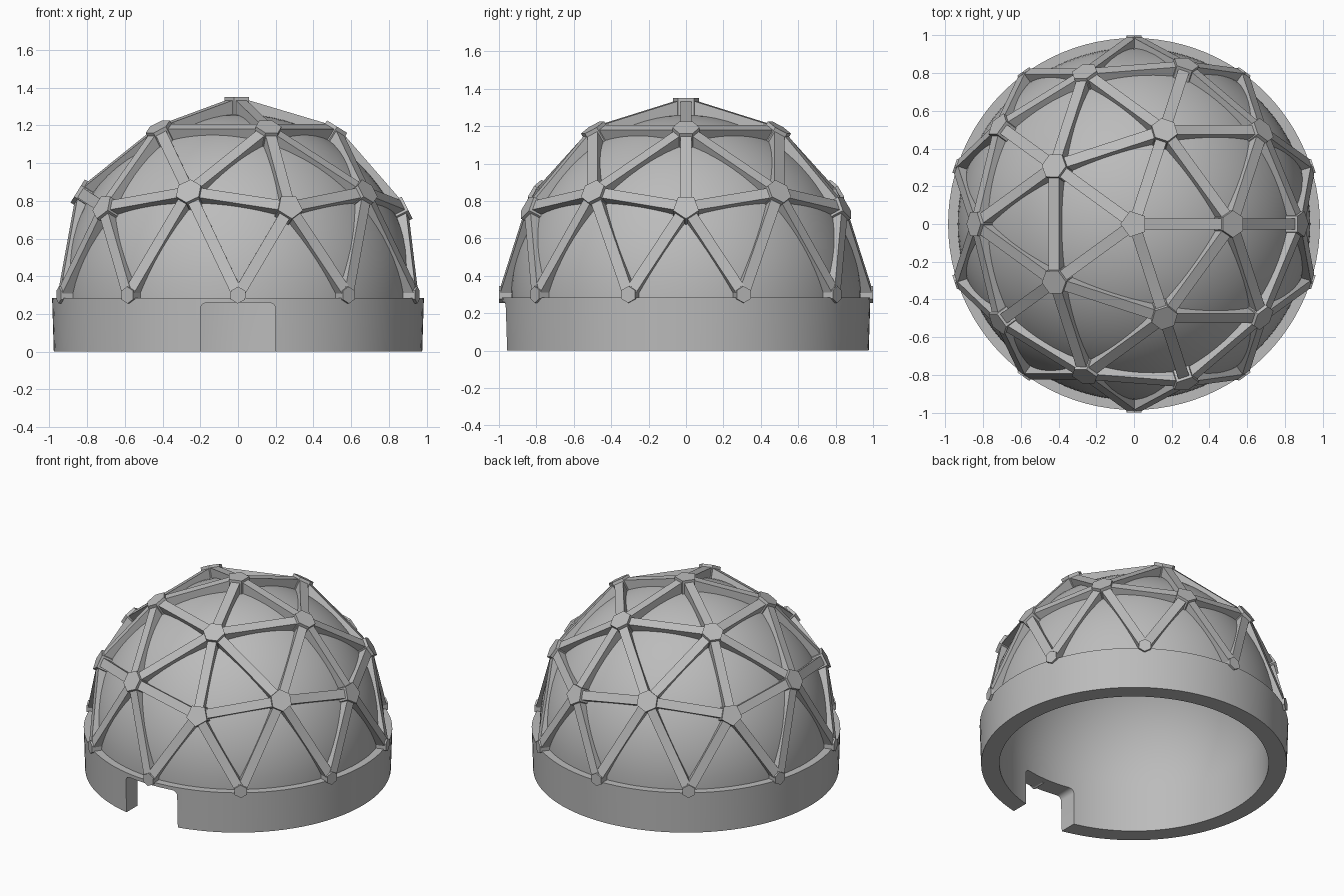
import bpy, bmesh, math
from mathutils import Vector

if "Cube" in bpy.data.objects:
    bpy.data.objects.remove(bpy.data.objects["Cube"])

CZ, RZ = 0.30, 1.05          # height of the dome's equator, vertical radius
grey = bpy.data.materials.new("warm_grey")
grey.diffuse_color = (0.5, 0.5, 0.5, 1)
grey.use_nodes = True
grey.node_tree.nodes["Principled BSDF"].inputs["Base Color"].default_value = grey.diffuse_color


def finish(bm, name):
    bmesh.ops.recalc_face_normals(bm, faces=bm.faces)
    me = bpy.data.meshes.new(name)
    bm.to_mesh(me)
    bm.free()
    me.materials.append(grey)
    ob = bpy.data.objects.new(name, me)
    bpy.context.collection.objects.link(ob)
    return ob


def prism(bm, bottom, top):
    """Closed solid between two matching loops of points."""
    a = [bm.verts.new(p) for p in bottom]
    b = [bm.verts.new(p) for p in top]
    bm.faces.new(a)
    bm.faces.new(b)
    for i in range(len(a)):
        j = (i + 1) % len(a)
        bm.faces.new((a[i], a[j], b[j], b[i]))


def arc(r, rz, steps=24):
    return [(r * math.cos(t), CZ + rz * math.sin(t))
            for t in (math.pi / 2 * i / steps for i in range(steps + 1))]


# Hollow shell: base ring, outer dome and inner dome as one turned profile
profile = [(0.86, 0), (0.977, 0), (0.986, 0.285), (0.935, 0.285)]
profile += arc(0.935, 0.96) + arc(0.86, 0.88)[::-1]
bm = bmesh.new()
N = 96
rings = []
for r, z in profile:
    if r < 1e-4:
        rings.append([bm.verts.new((0, 0, z))] * N)
    else:
        rings.append([bm.verts.new((r * math.cos(2 * math.pi * k / N),
                                    r * math.sin(2 * math.pi * k / N), z)) for k in range(N)])
for i, a in enumerate(rings):
    b = rings[(i + 1) % len(rings)]
    for k in range(N):
        m = (k + 1) % N
        quad = list(dict.fromkeys((a[k], a[m], b[m], b[k])))
        if len(quad) > 2:
            bm.faces.new(quad)
shell = finish(bm, "dome_shell")

# Doorway with rounded top corners, cut through the front of the ring
w, h, c = 0.2, 0.26, 0.035
outline = [(-w, -0.1), (w, -0.1)]
for side in (0, 1):
    for i in range(6):
        t = math.pi / 2 * (side + i / 5)
        cx = w - c if side == 0 else c - w
        outline.append((cx + c * math.cos(t), h - c + c * math.sin(t)))
bm = bmesh.new()
prism(bm, [(x, -1.2, z) for x, z in outline], [(x, -0.5, z) for x, z in outline])
cutter = finish(bm, "door_cutter")
cutter.hide_render = True
cut = shell.modifiers.new("door", 'BOOLEAN')
cut.object = cutter
cut.operation = 'DIFFERENCE'
cut.solver = 'EXACT'
bpy.context.view_layer.objects.active = shell
shell.select_set(True)
bpy.ops.object.modifier_apply(modifier="door")
bpy.ops.object.shade_smooth_by_angle(angle=math.radians(30))
bpy.data.objects.remove(cutter)

# Geodesic layout of struts and nodes
geo = bmesh.new()
bmesh.ops.create_icosphere(geo, subdivisions=2, radius=1)


def place(v):
    return Vector((v.x, v.y, CZ + v.z * RZ))


# Struts: straight beams along the upper edges
bm = bmesh.new()
for e in geo.edges:
    p, q = (v.co for v in e.verts)
    if min(p.z, q.z) < -0.01 or max(p.z, q.z) < 0.01:
        continue
    a, b = place(p), place(q)
    n = (p + q).normalized()
    d = (b - a).normalized()
    s = d.cross(n).normalized() * 0.03
    n = s.cross(d).normalized()
    if n.dot(p) < 0:
        n = -n
    a, b = a + d * 0.03, b - d * 0.03
    n = n * 0.08
    prism(bm, [a - s - n, a + s - n, a + s, a - s], [b - s - n, b + s - n, b + s, b - s])
finish(bm, "struts")

# Nodes: five or six sided hubs whose flat sides face the struts
bm = bmesh.new()
for v in geo.verts:
    if v.co.z < -0.01:
        continue
    n = v.co.normalized()
    u = n.orthogonal().normalized()
    t = n.cross(u)
    angles = []
    for e in v.link_edges:
        d = e.other_vert(v).co - v.co
        angles.append(math.atan2(d.dot(t), d.dot(u)))
    angles.sort()
    r = 0.045 if v.co.z < 0.01 else 0.072
    loop = []
    for i, g in enumerate(angles):
        nxt = angles[i + 1] if i + 1 < len(angles) else angles[0] + 2 * math.pi
        m = (g + nxt) / 2
        loop.append(u * math.cos(m) * r + t * math.sin(m) * r)
    p = place(v.co)
    prism(bm, [p + o - n * 0.1 for o in loop], [p + o for o in loop])
finish(bm, "nodes")
geo.free()
